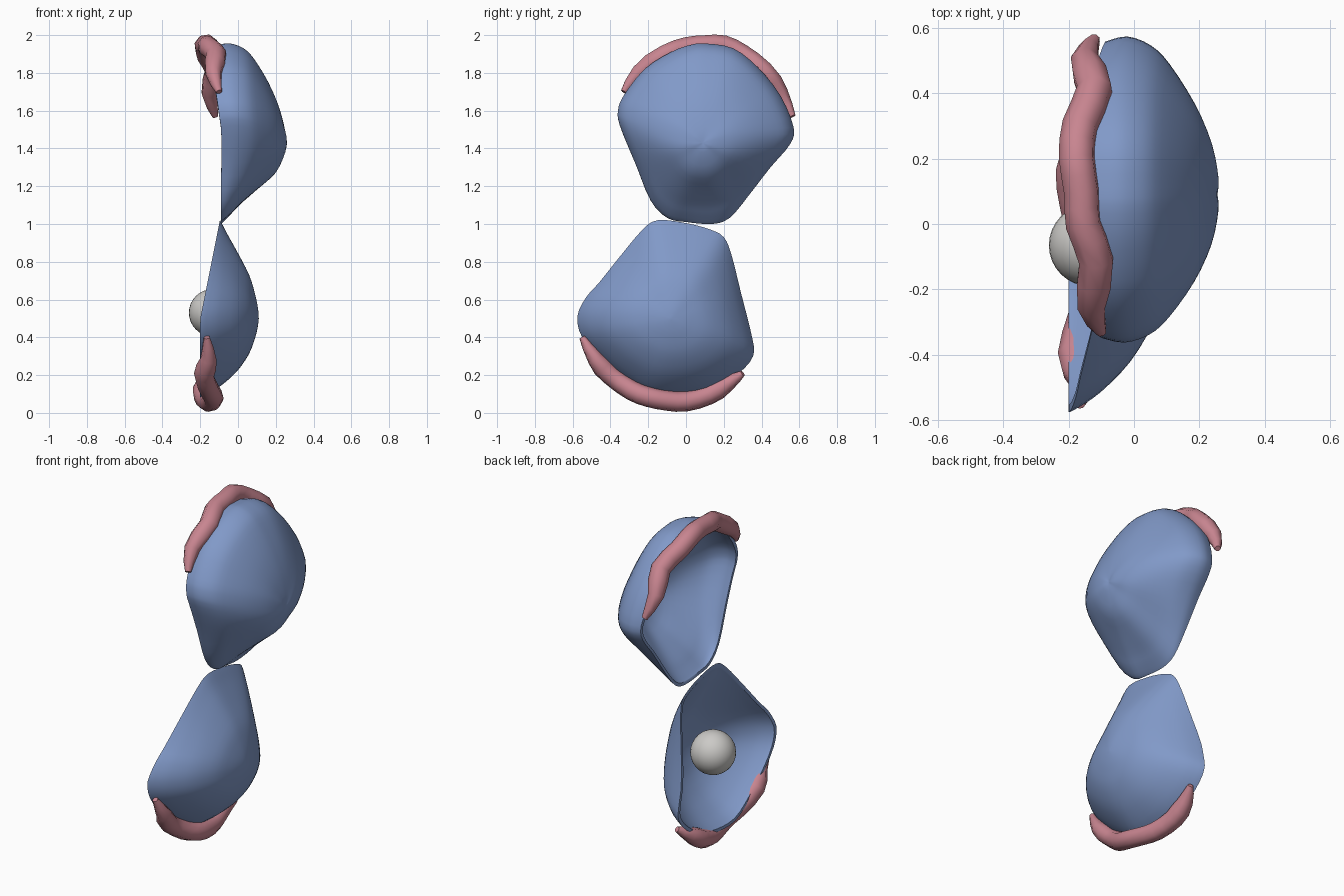
import bpy, bmesh, math
from mathutils import Vector

if "Cube" in bpy.data.objects:
    bpy.data.objects.remove(bpy.data.objects["Cube"])


def material(name, rgb):
    m = bpy.data.materials.new(name)
    m.diffuse_color = (*rgb, 1)
    m.use_nodes = True
    m.node_tree.nodes["Principled BSDF"].inputs["Base Color"].default_value = m.diffuse_color
    return m


BLUE = material("shell blue", (0.22, 0.32, 0.58))
PINK = material("flesh pink", (0.58, 0.235, 0.28))
GREY = material("pearl grey", (0.60, 0.59, 0.57))


def smooth_path(pts, n, closed=False):
    """Catmull-Rom interpolation with n steps per span."""
    pts = [Vector(p) for p in pts]
    c = len(pts)
    out = []
    for i in range(c if closed else c - 1):
        idx = [(i + k) % c if closed else min(max(i + k, 0), c - 1) for k in (-1, 0, 1, 2)]
        a, b, d, e = (pts[k] for k in idx)
        for j in range(n):
            t = j / n
            out.append(0.5 * (2 * b + (d - a) * t + (2 * a - 5 * b + 4 * d - e) * t * t
                              + (3 * b - a - 3 * d + e) * t ** 3))
    if not closed:
        out.append(pts[-1])
    return out


def rounded(rim, steps=60):
    """Softened copy of the rim, used near the crown of a valve."""
    size = sum(p.length for p in rim)
    n = len(rim)
    for _ in range(steps):
        rim = [(rim[i - 1] + 2 * rim[i] + rim[(i + 1) % n]) / 4 for i in range(n)]
    k = size / sum(p.length for p in rim)
    return [p * k for p in rim]


def shell(name, outline, centre, apex, rim_x, broad, hinge, hinge_sign, fat, wall=0.03):
    """Hollow valve: rim outline (y, z) shrunk to the apex, outside then inside."""
    centre = Vector(centre)
    rim = [p - centre for p in smooth_path(outline, 3, True)]
    cols = []
    for d, soft in zip(rim, rounded(rim)):
        u = hinge_sign * d.y / d.length
        w = max(0, (u + 0.2) / 1.2) ** 2
        prof = [Vector(g).lerp(Vector(h), w) for g, h in zip(broad, hinge)]
        prof = [Vector((s, f + fat * (1 - u * u) * s * (1 - s))) if 0 < s < 1 else
                Vector((s, f)) for s, f in prof]
        cols.append((d, soft, rim_x((centre + d).y), smooth_path(prof, 3)))
    bm = bmesh.new()
    count = len(cols[0][3]) - 1
    rings = []
    for inner in (False, True):
        side = []
        for k in range(count):
            ring = []
            for d, soft, rx, prof in cols:
                s, f = prof[k]
                depth = apex - rx - (wall if inner else 0)
                blend = min(1, max(0, 1 - s) * 1.3)
                q = centre + d.lerp(soft, blend) * s * (0.955 if inner else 1)
                ring.append(bm.verts.new((rx + depth * f, q.x, q.y)))
            side.append(ring)
        rings.append(side)
    n = len(rim)
    loft = rings[0][::-1] + rings[1]
    for a, b in zip(loft, loft[1:]):
        for i in range(n):
            j = (i + 1) % n
            bm.faces.new((a[i], a[j], b[j], b[i]))
    for ring, x in ((loft[0], apex), (loft[-1], apex - wall)):
        tip = bm.verts.new((x, centre.x, centre.y))
        for i in range(n):
            bm.faces.new((ring[i], ring[(i + 1) % n], tip))
    bmesh.ops.recalc_face_normals(bm, faces=bm.faces)
    me = bpy.data.meshes.new(name)
    bm.to_mesh(me)
    bm.free()
    ob = bpy.data.objects.new(name, me)
    bpy.context.collection.objects.link(ob)
    finish(ob, BLUE, 50)


def finish(ob, mat, angle):
    ob.data.materials.clear()
    ob.data.materials.append(mat)
    bpy.ops.object.select_all(action='DESELECT')
    ob.select_set(True)
    bpy.context.view_layer.objects.active = ob
    bpy.ops.object.shade_smooth_by_angle(angle=math.radians(angle))


def flesh(name, pts, radius):
    """Wavy tapered tube along the rim."""
    path = smooth_path(pts, 2)
    cu = bpy.data.curves.new(name, 'CURVE')
    cu.dimensions = '3D'
    cu.bevel_depth = radius
    cu.bevel_resolution = 2
    cu.use_fill_caps = True
    sp = cu.splines.new('POLY')
    sp.points.add(len(path) - 1)
    for i, p in enumerate(path):
        sp.points[i].co = (*p, 1)
        end = min(i, len(path) - 1 - i)
        sp.points[i].radius = min(1, 0.3 + 0.25 * end)
    ob = bpy.data.objects.new(name, cu)
    bpy.context.collection.objects.link(ob)
    bpy.context.view_layer.objects.active = ob
    ob.select_set(True)
    bpy.ops.object.convert(target='MESH')
    finish(bpy.context.view_layer.objects.active, PINK, 50)


# Upper valve
shell("upper_shell",
      [(0.11, 1.955), (0.25, 1.93), (0.38, 1.83), (0.50, 1.68), (0.57, 1.51), (0.55, 1.42),
       (0.45, 1.30), (0.32, 1.13), (0.23, 1.03), (0.14, 1.00), (0.0, 1.01), (-0.10, 1.03),
       (-0.19, 1.12), (-0.27, 1.32), (-0.35, 1.52), (-0.36, 1.60), (-0.33, 1.68),
       (-0.22, 1.82), (-0.08, 1.91), (0.03, 1.95)],
      (0.09, 1.43), 0.255,
      lambda z: -0.09 - 0.035 * min(1, max(0, (z - 1.5) / 0.25)),
      [(.97, 0), (1, .2), (.95, .4), (.84, .55), (.6, .75), (.35, .9), (.12, .985), (0, 1)],
      [(1, 0), (.97, .04), (.88, .15), (.77, .28), (.58, .55), (.37, .84), (.12, .985), (0, 1)],
      -1, 0.22)

# Lower valve
shell("lower_shell",
      [(-0.15, 1.02), (0.0, 1.005), (0.13, 0.97), (0.20, 0.93), (0.24, 0.84), (0.29, 0.64),
       (0.35, 0.40), (0.355, 0.30), (0.28, 0.21), (0.15, 0.13), (0.0, 0.09), (-0.18, 0.09),
       (-0.32, 0.17), (-0.45, 0.28), (-0.55, 0.40), (-0.575, 0.51), (-0.53, 0.61),
       (-0.46, 0.69), (-0.34, 0.84), (-0.23, 0.97)],
      (-0.08, 0.50), 0.11,
      lambda z: -0.2 + 0.1 * max(0, (z - 0.5) / 0.5),
      [(1, 0), (.97, .1), (.88, .32), (.7, .61), (.47, .83), (.25, .94), (.1, .985), (0, 1)],
      [(1, 0), (.95, .07), (.85, .2), (.67, .45), (.44, .75), (.25, .9), (.1, .98), (0, 1)],
      1, 0.0)

# Flesh along both rims
flesh("upper_flesh",
      [(-.10, -.33, 1.70), (-.13, -.25, 1.80), (-.115, -.11, 1.895), (-.155, 0, 1.935),
       (-.16, .1, 1.945), (-.175, .2, 1.945), (-.165, .3, 1.895), (-.12, .41, 1.81),
       (-.15, .50, 1.69), (-.12, .565, 1.57)], 0.056)
flesh("lower_flesh",
      [(-.165, -.55, .40), (-.155, -.48, .285), (-.18, -.40, .20), (-.15, -.29, .12),
       (-.13, -.2, .085), (-.14, -.1, .065), (-.16, 0, .06), (-.185, .12, .095),
       (-.18, .22, .155), (-.15, .30, .21)], 0.054)

# Pearl
bpy.ops.mesh.primitive_uv_sphere_add(segments=32, ring_count=16, radius=0.125,
                                     location=(-0.135, -0.065, 0.53))
pearl = bpy.context.object
pearl.name = "pearl"
finish(pearl, GREY, 60)
